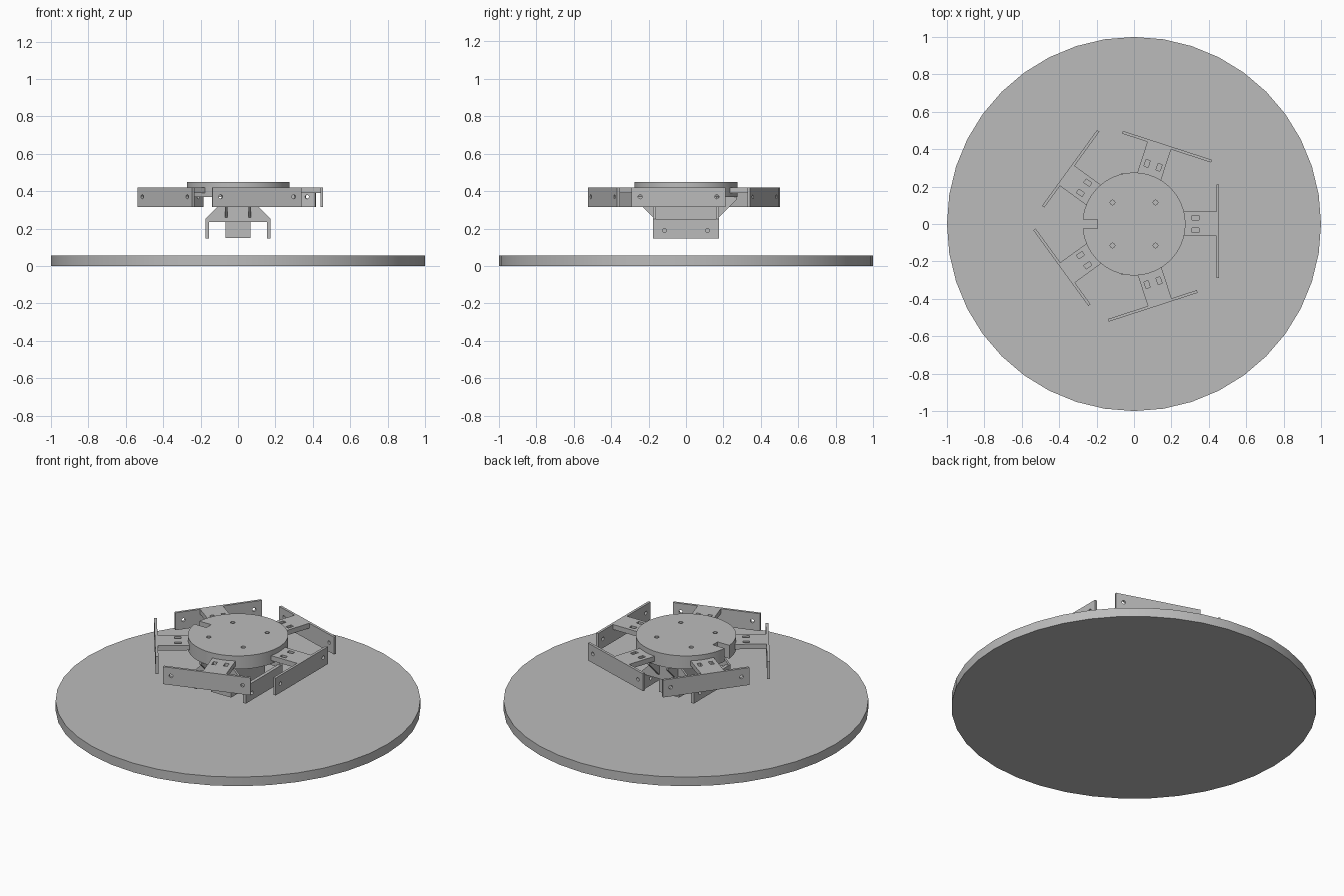
import bpy, bmesh, math
from mathutils import Matrix

if "Cube" in bpy.data.objects:
    bpy.data.objects.remove(bpy.data.objects["Cube"], do_unlink=True)

grey = bpy.data.materials.new("matte grey")
grey.use_nodes = True
colour = (0.5, 0.5, 0.5, 1)
grey.diffuse_color = colour
grey.node_tree.nodes["Principled BSDF"].inputs["Base Color"].default_value = colour


def finish(name, bm):
    bmesh.ops.recalc_face_normals(bm, faces=bm.faces)
    mesh = bpy.data.meshes.new(name)
    bm.to_mesh(mesh)
    bm.free()
    mesh.materials.append(grey)
    obj = bpy.data.objects.new(name, mesh)
    bpy.context.collection.objects.link(obj)
    return obj


def box(name, x, y, z):
    """Box from (min, max) pairs."""
    bm = bmesh.new()
    bmesh.ops.create_cube(bm, size=1)
    for v in bm.verts:
        v.co = [lo + (hi - lo) * (c + 0.5) for (lo, hi), c in zip((x, y, z), v.co)]
    return finish(name, bm)


def cylinder(name, radius, depth, sides, centre, axis="Z"):
    bm = bmesh.new()
    m = Matrix.Translation(centre)
    if axis == "X":
        m = m @ Matrix.Rotation(math.pi / 2, 4, "Y")
    # start the rim on the x axis
    m = m @ Matrix.Rotation(math.pi / 2, 4, "Z")
    bmesh.ops.create_cone(bm, cap_ends=True, segments=sides, radius1=radius,
                          radius2=radius, depth=depth, matrix=m)
    return finish(name, bm)


def sheet(name, outline, plane, start, end):
    """Extrude an outline drawn in the xz or yz plane."""
    bm = bmesh.new()
    pts = [(a, start, b) if plane == "xz" else (start, a, b) for a, b in outline]
    face = bm.faces.new([bm.verts.new(p) for p in pts])
    res = bmesh.ops.extrude_face_region(bm, geom=[face])
    move = (0, end - start, 0) if plane == "xz" else (end - start, 0, 0)
    bmesh.ops.translate(bm, vec=move,
                        verts=[v for v in res["geom"] if isinstance(v, bmesh.types.BMVert)])
    return finish(name, bm)


def cut(obj, cutters):
    for c in cutters:
        c.hide_render = True
        mod = obj.modifiers.new("cut", "BOOLEAN")
        mod.operation, mod.solver, mod.object = "DIFFERENCE", "EXACT", c
        bpy.context.view_layer.objects.active = obj
        bpy.ops.object.modifier_apply(modifier=mod.name)
        bpy.data.objects.remove(c, do_unlink=True)


def smooth(obj):
    bpy.ops.object.select_all(action="DESELECT")
    obj.select_set(True)
    bpy.context.view_layer.objects.active = obj
    bpy.ops.object.shade_smooth_by_angle(angle=math.radians(30))


# Ground disc
smooth(cylinder("base_disc", 1, 0.055, 40, (0, 0, 0.0275)))

# Hub with four screw holes and a cable notch
hub = cylinder("hub", 0.275, 0.08, 64, (0, 0, 0.41))
cutters = [cylinder("hole_cutter", 0.013, 0.2, 12, (x, y, 0.41))
           for x in (-0.115, 0.115) for y in (-0.115, 0.115)]
cutters.append(box("notch_cutter", (-0.4, -0.195), (-0.023, 0.023), (0.3, 0.5)))
cut(hub, cutters)
smooth(hub)

# Five arms, each carrying an offset upright panel
arm = box("arm_1", (0.2, 0.441), (-0.065, 0.068), (0.39, 0.42))
cut(arm, [box("slot_cutter", (0.311, 0.348), y, (0.3, 0.5))
          for y in ((0.022, 0.045), (-0.045, -0.022))])
cut(arm, [cylinder("hub_cutter", 0.27, 0.2, 64, (0, 0, 0.41))])
panel = box("panel_1", (0.44, 0.455), (-0.29, 0.21), (0.315, 0.42))
cut(panel, [cylinder("hole_cutter", 0.011, 0.1, 12, (0.45, y, 0.37), "X")
            for y in (-0.245, 0.165)])
for i in range(1, 5):
    for part, label in ((arm, "arm"), (panel, "panel")):
        copy = bpy.data.objects.new(f"{label}_{i + 1}", part.data)
        copy.rotation_euler.z = i * math.tau / 5
        bpy.context.collection.objects.link(copy)

# Lower bracket: motor bodies, end sheets, gussets and side plates
half = [(0.055, 0.37), (0.175, 0.25), (0.175, 0.235)]
outline = half + [(-x, z) for x, z in reversed(half)]
for s, side in ((-1, "front"), (1, "back")):
    box(f"{side}_motor_body", (-0.068, 0.068), sorted((0, s * 0.163)), (0.15, 0.371))
    sheet(f"{side}_bracket_sheet", outline, "xz", s * 0.16, s * 0.175)
    for x in (-0.062, 0.062):
        sheet(f"{side}_gusset", [(s * 0.17, 0.255), (s * 0.27, 0.355),
                                 (s * 0.27, 0.371), (s * 0.17, 0.371)],
              "yz", x - 0.007, x + 0.007)
for s, side in ((-1, "right"), (1, "left")):
    plate = box(f"{side}_side_plate", sorted((s * 0.155, s * 0.175)),
                (-0.175, 0.175), (0.147, 0.25))
    cut(plate, [cylinder("hole_cutter", 0.011, 0.1, 12, (s * 0.165, y, 0.19), "X")
                for y in (-0.115, 0.115)])
